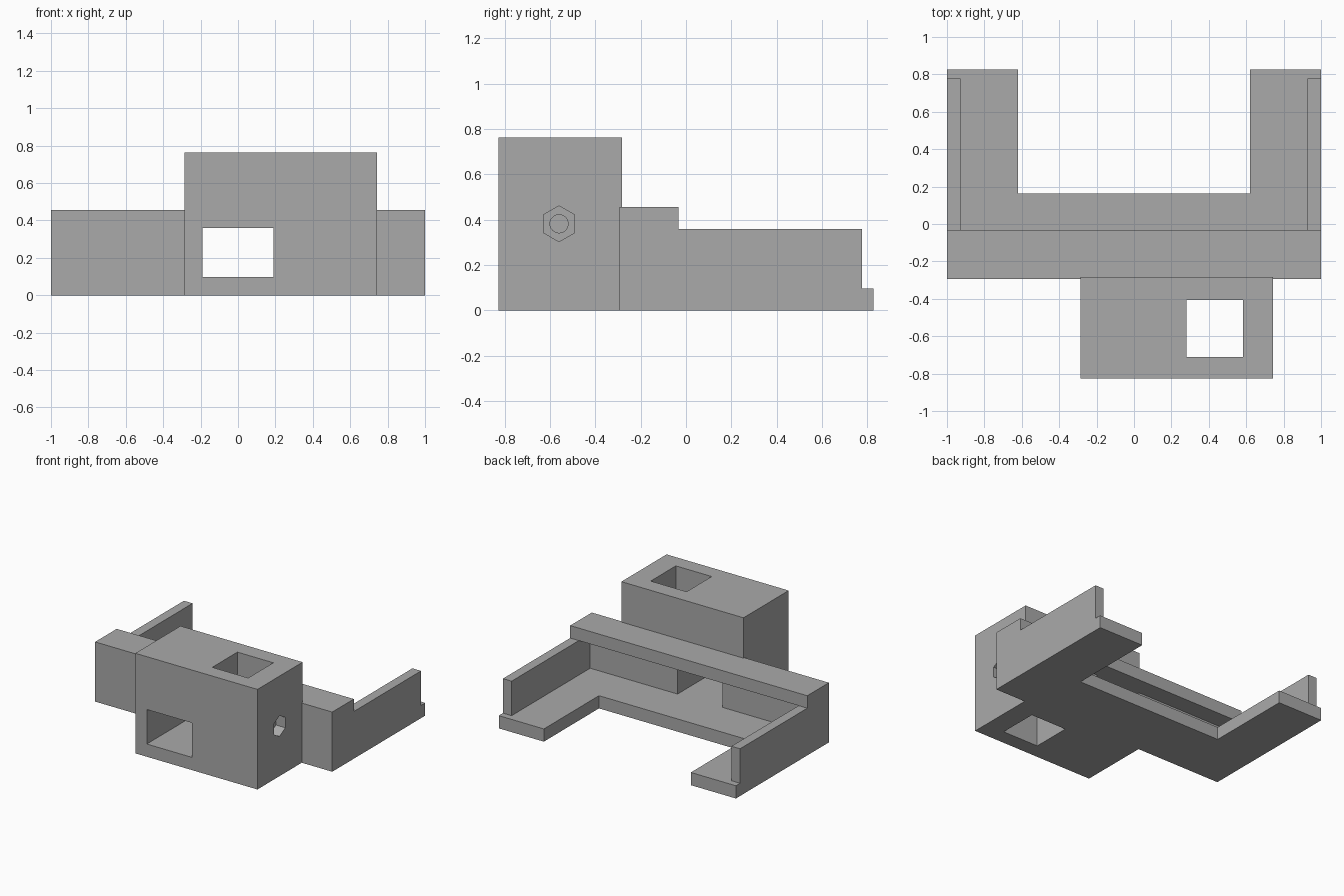
import bpy, bmesh, math
from mathutils import Matrix

default_cube = bpy.data.objects.get("Cube")
if default_cube:
    bpy.data.objects.remove(default_cube, do_unlink=True)

grey = bpy.data.materials.new("plain grey")
grey.use_nodes = True
grey.diffuse_color = (0.4, 0.4, 0.4, 1)
grey.node_tree.nodes["Principled BSDF"].inputs["Base Color"].default_value = (0.4, 0.4, 0.4, 1)


def add_object(name, bm):
    bmesh.ops.recalc_face_normals(bm, faces=bm.faces)
    mesh = bpy.data.meshes.new(name)
    bm.to_mesh(mesh)
    bm.free()
    mesh.materials.append(grey)
    obj = bpy.data.objects.new(name, mesh)
    bpy.context.collection.objects.link(obj)
    return obj


def side_prism(name, profile, x0, x1):
    """Extrude a (y, z) outline along x."""
    bm = bmesh.new()
    face = bm.faces.new([bm.verts.new((x0, y, z)) for y, z in profile])
    grown = bmesh.ops.extrude_face_region(bm, geom=[face])["geom"]
    bmesh.ops.translate(bm, vec=(x1 - x0, 0, 0),
                        verts=[v for v in grown if isinstance(v, bmesh.types.BMVert)])
    return add_object(name, bm)


def box(name, xs, ys, zs):
    (y0, y1), (z0, z1) = ys, zs
    return side_prism(name, [(y0, z0), (y1, z0), (y1, z1), (y0, z1)], *xs)


def rod(name, sides, radius, x0, x1, y, z):
    """Prism along x with one corner pointing up."""
    ring = [2 * math.pi * i / sides for i in range(sides)]
    return side_prism(name, [(y + radius * math.sin(a), z + radius * math.cos(a))
                             for a in ring], x0, x1)


def carve(target, cutters):
    """Subtract each cutter, then discard it."""
    bpy.context.view_layer.objects.active = target
    for cutter in cutters:
        cutter.hide_render = True
        mod = target.modifiers.new("cut", 'BOOLEAN')
        mod.operation = 'DIFFERENCE'
        mod.solver = 'EXACT'
        mod.object = cutter
        bpy.ops.object.modifier_apply(modifier=mod.name)
        bpy.data.objects.remove(cutter, do_unlink=True)


floor_top, wall_top = 0.097, 0.36
front_y = -0.293


def tunnel():
    return box("tunnel_cutter", (-0.19, 0.19), (-1, 0.05), (floor_top, wall_top))


# Cradle: stepped side outline, hollowed and notched between the two arms
cradle = side_prism("cradle_frame", [
    (front_y, 0), (0.827, 0), (0.827, floor_top), (0.777, floor_top),
    (0.777, wall_top), (-0.033, wall_top), (-0.033, 0.455), (front_y, 0.455)], -1, 1)
carve(cradle, [
    box("cavity_cutter", (-0.927, 0.927), (-0.17, 1), (floor_top, wall_top)),
    box("arm_gap_cutter", (-0.62, 0.62), (0.163, 1), (-0.1, 0.3)),
    tunnel()])

# Mounting block: cable tunnel, square post hole, nut pocket and bolt hole
block = box("mounting_block", (-0.287, 0.743), (-0.827, -0.283), (0, 0.763))
bolt_y, bolt_z = -0.56, 0.382
carve(block, [
    tunnel(),
    box("post_hole_cutter", (0.28, 0.583), (-0.71, -0.407), (-0.1, 1)),
    rod("nut_pocket_cutter", 6, 0.079, 0.665, 0.9, bolt_y, bolt_z),
    rod("bolt_hole_cutter", 32, 0.04, 0.45, 0.8, bolt_y, bolt_z)])

# Smooth the round bolt hole while keeping all other edges crisp
bpy.ops.object.select_all(action='DESELECT')
block.select_set(True)
bpy.context.view_layer.objects.active = block
bpy.ops.object.shade_smooth_by_angle(angle=math.radians(25))
